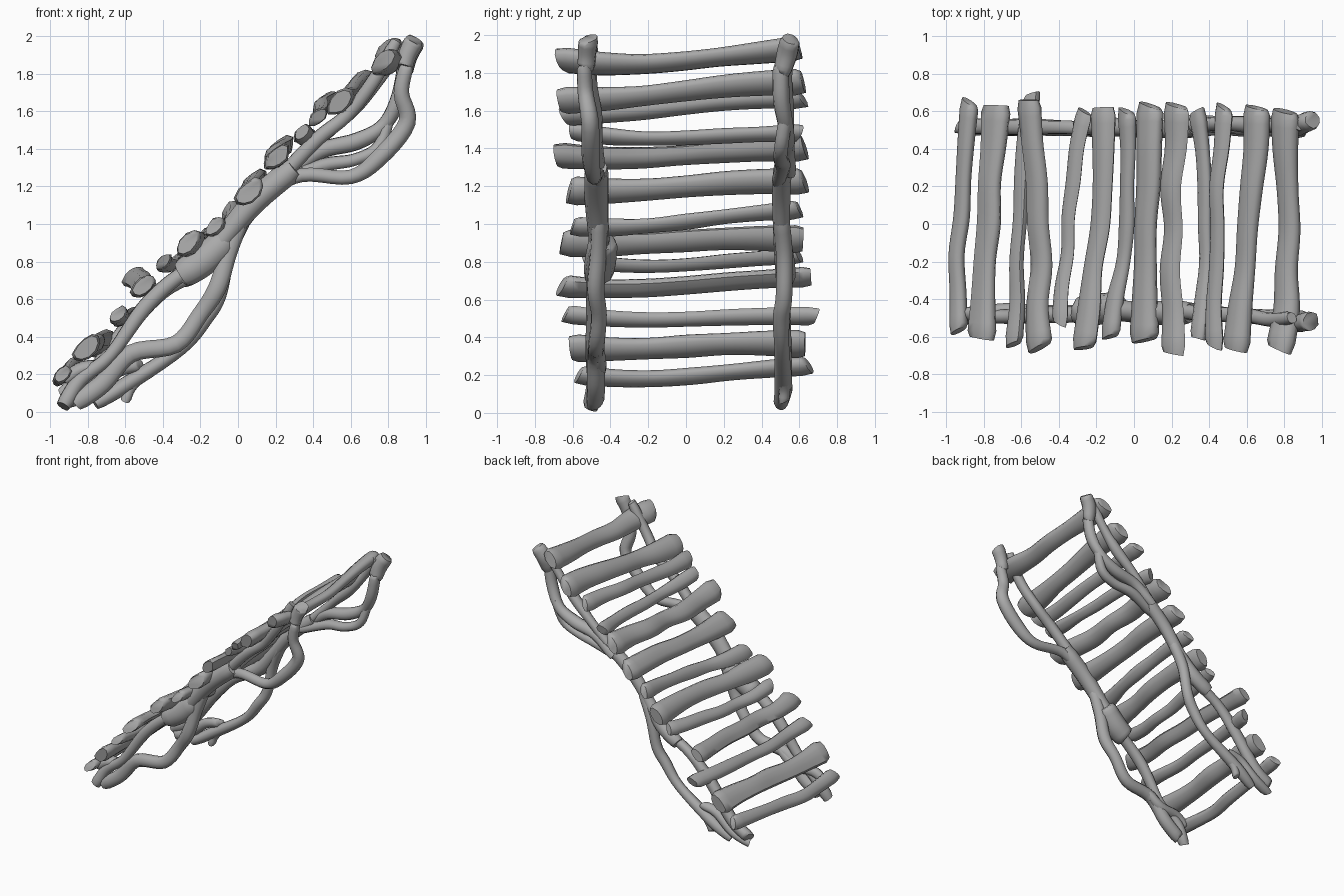
import bpy, bmesh, math, random
from mathutils import Vector

random.seed(4)
if "Cube" in bpy.data.objects:
    bpy.data.objects.remove(bpy.data.objects["Cube"], do_unlink=True)

wood = bpy.data.materials.new("weathered grey wood")
wood.use_nodes = True
GREY = (0.4, 0.4, 0.4, 1)
wood.diffuse_color = GREY
wood.node_tree.nodes["Principled BSDF"].inputs["Base Color"].default_value = GREY


def smooth_path(points, steps):
    """Catmull-Rom interpolation of (x, y, z, radius) points."""
    pts = [Vector(p) for p in points]
    pts = [pts[0] * 2 - pts[1]] + pts + [pts[-1] * 2 - pts[-2]]
    out = []
    for a, b, c, d in zip(pts, pts[1:], pts[2:], pts[3:]):
        for i in range(steps):
            t = i / steps
            out.append(b + (c - a) * t / 2 + (a - b * 2.5 + c * 2 - d / 2) * t * t
                       + ((b - c) * 1.5 + (d - a) / 2) * t ** 3)
    return out + [pts[-2]]


def sweep(name, points, wide_axis, wide, flat, rough, blunt):
    """Irregular log along a path, with slanted, slightly pinched flat ends."""
    sides = 10
    path = smooth_path(points, steps=5)
    last = len(path) - 1
    shape = [1 + random.uniform(-rough, rough) for side in range(sides)]
    bm = bmesh.new()
    rings = []
    for i, p in enumerate(path):
        along = (path[min(i + 1, last)] - path[max(i - 1, 0)]).to_3d().normalized()
        u = Vector(wide_axis)
        u = (u - along * u.dot(along)).normalized()
        v = along.cross(u)
        is_end = i in (0, last)
        slant = random.uniform(-rough, rough) / 4 if is_end else 0
        ring = []
        for k in range(sides):
            angle = math.tau * k / sides
            radius = p.w * shape[k] * (blunt if is_end else 1)
            offset = u * math.cos(angle) * radius * wide + v * math.sin(angle) * radius * flat
            ring.append(bm.verts.new(p.to_3d() + offset + along * slant * math.cos(angle)))
        rings.append(ring)
    for a, b in zip(rings, rings[1:]):
        for k in range(sides):
            n = (k + 1) % sides
            bm.faces.new((a[k], a[n], b[n], b[k]))
    bm.faces.new(rings[0][::-1])
    bm.faces.new(rings[-1])
    bmesh.ops.recalc_face_normals(bm, faces=bm.faces)
    mesh = bpy.data.meshes.new(name)
    bm.to_mesh(mesh)
    bm.free()
    mesh.materials.append(wood)
    obj = bpy.data.objects.new(name, mesh)
    bpy.context.collection.objects.link(obj)
    bpy.ops.object.select_all(action="DESELECT")
    obj.select_set(True)
    bpy.context.view_layer.objects.active = obj
    bpy.ops.object.shade_smooth_by_angle(angle=math.radians(60))


def tread(name, width, front, back, x_ends, x_middle, z_ends, sag=.02):
    """Flattened lumpy log, tilted along the slope, swollen at the ends."""
    rows = []
    for i in range(7):
        t = i / 6
        bow = 4 * t * (1 - t)
        x = x_ends[0] + (x_ends[1] - x_ends[0]) * t
        x += (x_middle - sum(x_ends) / 2) * bow + random.uniform(-.012, .012)
        z = z_ends[0] + (z_ends[1] - z_ends[0]) * t - sag * bow - .01 * math.sin(math.tau * t)
        radius = width * (1.12 - .24 * bow) * random.uniform(.93, 1.07)
        rows.append((x, front + (back - front) * t, z, radius))
    sweep(name, rows, (1, 0, 1), wide=.64, flat=.37, rough=.1, blunt=.82)


# Treads from the foot to the head of the stair
tread("tread_1", .09, -.57, .65, (-.93, -.87), -.93, (.2, .25), .03)
tread("tread_2", .13, -.61, .63, (-.81, -.74), -.78, (.34, .36), 0)
tread("tread_3", .09, -.64, .69, (-.64, -.55), -.61, (.52, .51))
tread("tread_4", .11, -.66, .66, (-.51, -.56), -.51, (.67, .72))
tread("tread_5", .08, -.53, .6, (-.39, -.27), -.34, (.8, .83), .03)
tread("tread_6", .12, -.66, .62, (-.26, -.17), -.19, (.9, .92), 0)
tread("tread_7", .09, -.6, .6, (-.13, -.05), -.05, (.99, 1.08))
tread("tread_8", .13, -.62, .63, (.05, .1), .06, (1.17, 1.22), 0)
tread("tread_9", .12, -.69, .63, (.21, .23), .2, (1.36, 1.4))
tread("tread_10", .08, -.61, .6, (.34, .34), .38, (1.49, 1.48), .03)
tread("tread_11", .09, -.65, .62, (.42, .47), .44, (1.57, 1.66), 0)
tread("tread_12", .12, -.67, .62, (.53, .66), .6, (1.65, 1.75), 0)
tread("tread_13", .12, -.67, .6, (.78, .8), .82, (1.87, 1.93), .04)


def branch(name, y_ends, radius, *points):
    """Crooked round limb through (x, z) points, drifting between two y values."""
    rows = []
    for i, (x, z) in enumerate(points):
        y = y_ends[0] + (y_ends[1] - y_ends[0]) * i / (len(points) - 1)
        rows.append((x, y + random.uniform(-.012, .012), z, radius * random.uniform(.88, 1.15)))
    sweep(name, rows, (0, 1, 0), wide=1, flat=1, rough=.08, blunt=.85)


# Front stringer
branch("front_foot_limb", (-.5, -.47), .04,
       (-.93, .03), (-.84, .17), (-.68, .3), (-.5, .55), (-.33, .71), (-.17, .8))
branch("front_burl", (-.47, -.45), .075, (-.3, .73), (-.19, .8), (-.07, .91))
branch("front_trunk", (-.46, -.46), .058,
       (-.3, .72), (-.17, .81), (-.04, .97), (.1, 1.13), (.3, 1.3))
branch("front_head_limb", (-.47, -.51), .036,
       (.2, 1.22), (.42, 1.45), (.58, 1.58), (.72, 1.76), (.84, 1.97))
branch("front_lower_bow", (-.49, -.46), .045,
       (-.86, .05), (-.72, .15), (-.57, .31), (-.33, .36), (-.2, .52), (-.11, .66),
       (-.05, .85), (.03, 1.05))
branch("front_upper_bow", (-.46, -.54), .042,
       (.14, 1.17), (.34, 1.26), (.6, 1.25), (.76, 1.36), (.9, 1.54), (.87, 1.7), (.9, 1.85))
branch("front_head_knob", (-.54, -.52), .05, (.88, 1.83), (.9, 1.9), (.94, 1.98))
branch("front_root_fork", (-.47, -.46), .036,
       (-.92, .17), (-.82, .23), (-.66, .24), (-.54, .32))

# Back stringer
branch("back_foot_limb", (.53, .52), .04,
       (-.93, .1), (-.78, .2), (-.58, .46), (-.4, .64), (-.2, .75))
branch("back_trunk", (.52, .51), .05,
       (-.3, .7), (-.15, .8), (-.02, .96), (.12, 1.14), (.32, 1.32))
branch("back_head_limb", (.52, .54), .037,
       (.25, 1.26), (.46, 1.47), (.62, 1.62), (.76, 1.78), (.88, 1.96))
branch("back_lower_bow", (.51, .51), .042,
       (-.76, .04), (-.6, .14), (-.3, .34), (-.17, .5), (-.1, .62), (-.05, .84), (.04, 1.04))
branch("back_upper_bow", (.54, .5), .042,
       (.28, 1.27), (.44, 1.39), (.63, 1.44), (.77, 1.52), (.85, 1.66), (.89, 1.85))
branch("back_head_knob", (.5, .55), .052, (.88, 1.8), (.9, 1.9), (.95, 1.98))
branch("back_inner_bow", (.5, .52), .035,
       (.22, 1.22), (.45, 1.31), (.62, 1.34), (.75, 1.41), (.81, 1.58))
branch("back_root", (.51, .51), .038,
       (-.92, .05), (-.78, .11), (-.64, .22), (-.52, .25))
branch("back_twig", (.52, .52), .03, (-.5, .21), (-.57, .13), (-.6, .06))
